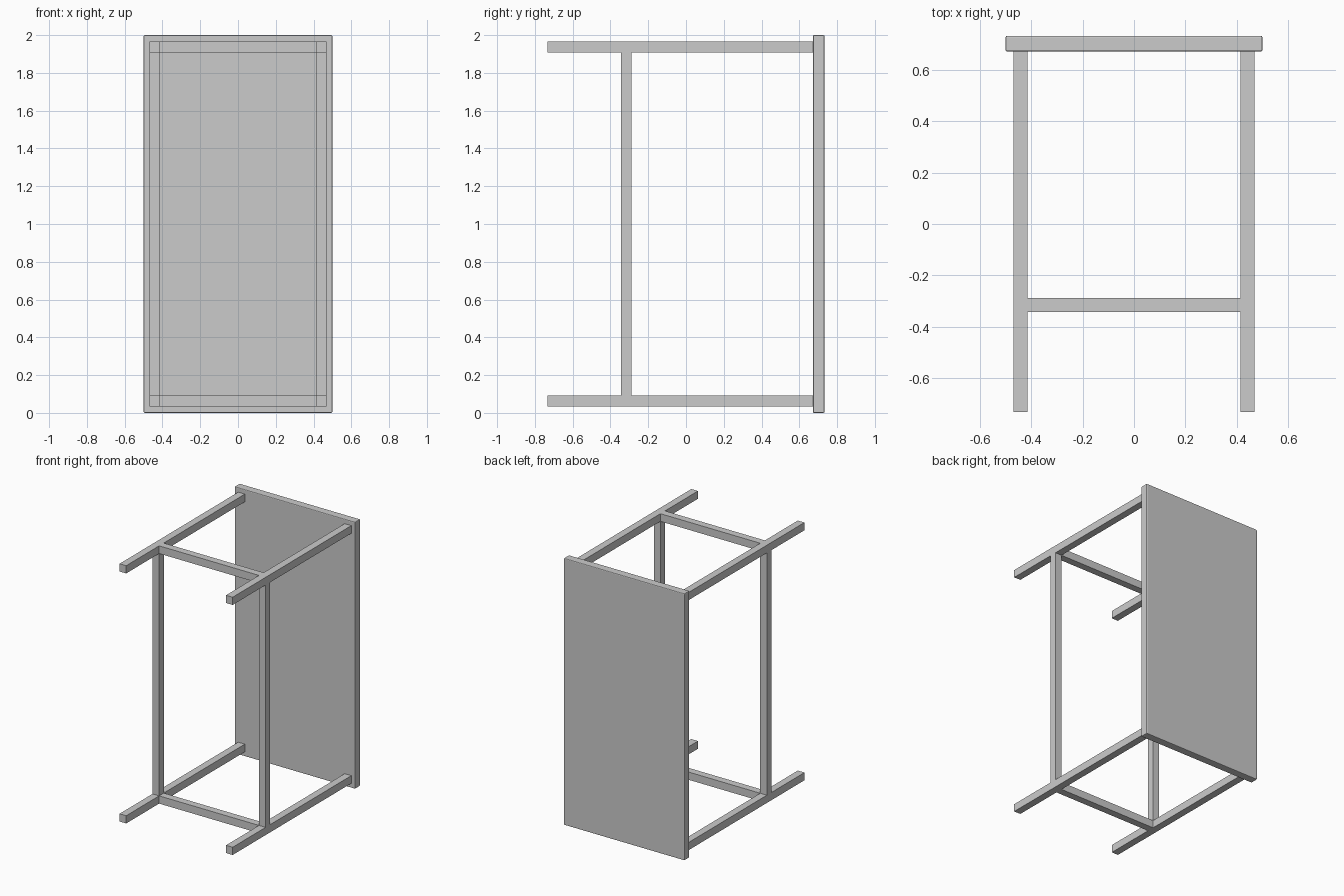
import bpy

if "Cube" in bpy.data.objects:
    bpy.data.objects.remove(bpy.data.objects["Cube"])

def box(name, x, y, z):
    """Box spanning the given (min, max) ranges."""
    bpy.ops.mesh.primitive_cube_add(size=1, location=[(a + b) / 2 for a, b in (x, y, z)])
    ob = bpy.context.object
    ob.name = name
    ob.scale = [b - a for a, b in (x, y, z)]
    bpy.ops.object.transform_apply(location=False, rotation=False, scale=True)
    return ob

LEG_Z = {"lower": (0.034, 0.092), "upper": (1.908, 1.966)}
RAIL_Y = (-0.343, -0.288)
INNER, OUTER = 0.414, 0.469

# Table top, standing on its edge, with slightly eased edges
top = box("table_top", (-0.5, 0.5), (0.672, 0.733), (0, 2))
bevel = top.modifiers.new("eased_edges", 'BEVEL')
bevel.width = 0.006
bevel.segments = 2

# Four legs and the long stretchers between them
for side, s in (("left", -1), ("right", 1)):
    x = tuple(sorted((s * INNER, s * OUTER)))
    for level, z in LEG_Z.items():
        box(f"{side}_{level}_leg", x, (-0.733, 0.673), z)
    box(f"{side}_long_stretcher", x, RAIL_Y, (LEG_Z["lower"][1], LEG_Z["upper"][0]))

# Short stretchers joining each pair of legs
for level, z in LEG_Z.items():
    box(f"{level}_short_stretcher", (-INNER, INNER), RAIL_Y, z)
